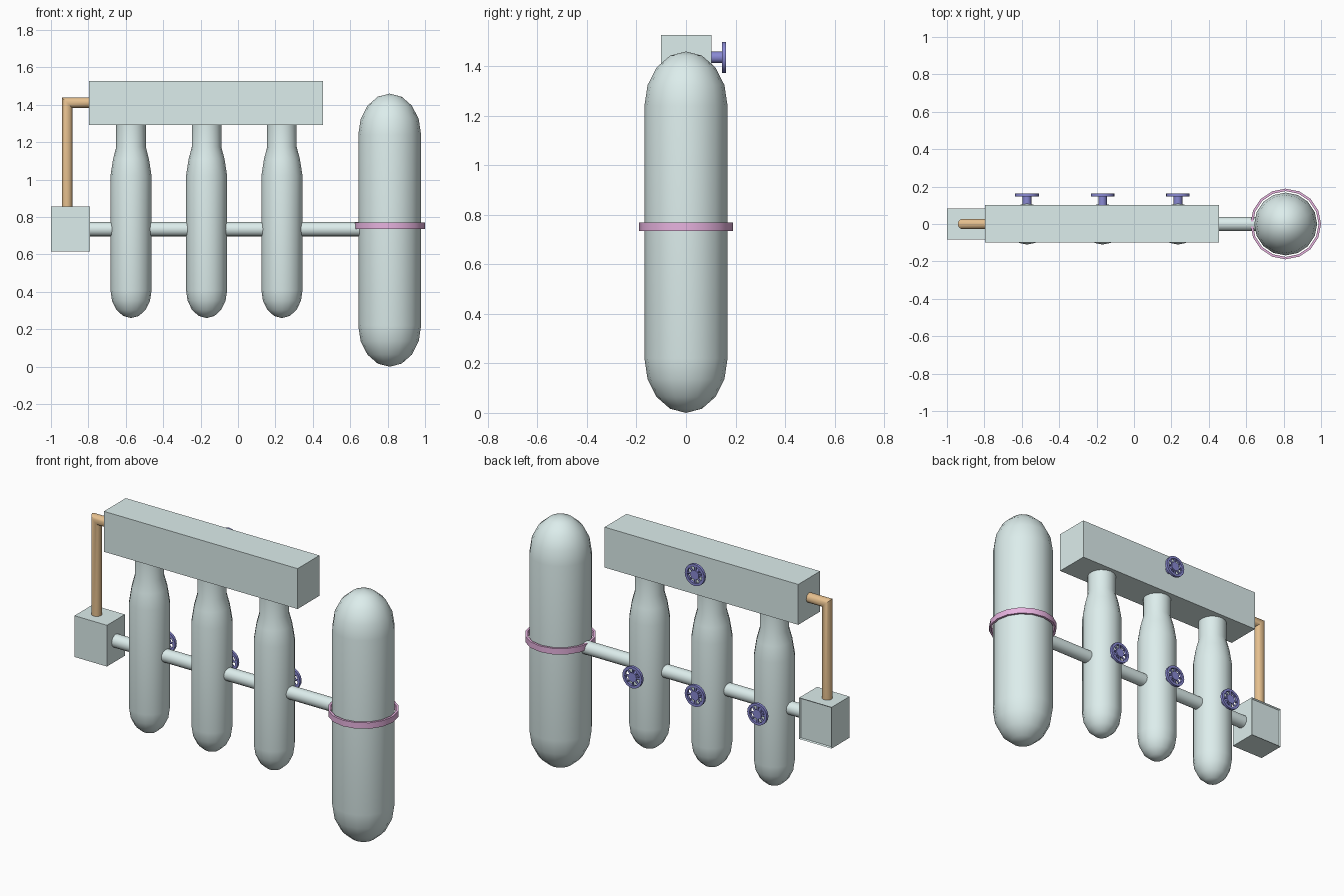
import bpy, bmesh, math
from mathutils import Vector, Matrix

if "Cube" in bpy.data.objects:
    bpy.data.objects.remove(bpy.data.objects["Cube"])


def material(name, rgb):
    m = bpy.data.materials.new(name)
    m.diffuse_color = (*rgb, 1)
    m.use_nodes = True
    m.node_tree.nodes["Principled BSDF"].inputs["Base Color"].default_value = m.diffuse_color
    return m


PALE = material("pale_metal", (0.72, 0.85, 0.84))
COPPER = material("copper", (0.78, 0.52, 0.27))
PINK = material("pink_band", (0.80, 0.45, 0.74))
BLUE = material("valve_blue", (0.25, 0.25, 0.65))


def finish(name, bm, mat, smooth=True):
    bmesh.ops.recalc_face_normals(bm, faces=bm.faces)
    me = bpy.data.meshes.new(name)
    bm.to_mesh(me)
    bm.free()
    ob = bpy.data.objects.new(name, me)
    bpy.context.collection.objects.link(ob)
    me.materials.append(mat)
    if smooth:
        bpy.ops.object.select_all(action='DESELECT')
        ob.select_set(True)
        bpy.context.view_layer.objects.active = ob
        bpy.ops.object.shade_smooth_by_angle(angle=math.radians(35))
    return ob


def box(name, x, y, z):
    bm = bmesh.new()
    bmesh.ops.create_cube(bm, size=1)
    for v in bm.verts:
        for i, (a, b) in enumerate((x, y, z)):
            v.co[i] = (a + b) / 2 + v.co[i] * (b - a)
    return bm


def lathe(bm, profile, centre, segs=16, closed=False):
    """Revolve (radius, height) points around a vertical axis."""
    pts = [bm.verts.new((r, 0, z)) for r, z in profile]
    pairs = list(zip(pts, pts[1:])) + ([(pts[-1], pts[0])] if closed else [])
    edges = [bm.edges.new(p) for p in pairs]
    bmesh.ops.spin(bm, geom=pts + edges, cent=(0, 0, 0), axis=(0, 0, 1),
                   angle=math.tau, steps=segs)
    bmesh.ops.remove_doubles(bm, verts=bm.verts, dist=1e-5)
    bmesh.ops.translate(bm, verts=bm.verts, vec=centre)
    return bm


def rod(bm, a, b, r, segs=16):
    a, b = Vector(a), Vector(b)
    d = b - a
    mat = Matrix.Translation((a + b) / 2) @ d.to_track_quat('Z', 'Y').to_matrix().to_4x4()
    bmesh.ops.create_cone(bm, cap_ends=True, segments=segs, radius1=r, radius2=r,
                          depth=d.length, matrix=mat)
    return bm


def dome(r, h, z, steps=4):
    """Elliptical arc from the pole (z + h) out to the rim at height z."""
    return [(r * math.sin(math.pi / 2 * i / steps), z + h * math.cos(math.pi / 2 * i / steps))
            for i in range(steps + 1)]


# Header box and small junction box with a shallow recessed back
finish("header_box", box("", (-0.797, 0.455), (-0.1, 0.102), (1.291, 1.527)), PALE, False)
bm = box("", (-1.0, -0.79), (-0.082, 0.084), (0.615, 0.856))
back = [f for f in bm.faces if f.calc_center_median().y > 0.08]
bmesh.ops.inset_region(bm, faces=back, thickness=0.008, depth=-0.008)
finish("junction_box", bm, PALE, False)

# Large storage tank with clamp band
TX = 0.811
profile = dome(0.168, 0.22, 1.24) + dome(0.168, -0.22, 0.22)[::-1]
finish("large_tank", lathe(bmesh.new(), profile, (TX, 0, 0)), PALE)
band = [(0.189, 0.735), (0.189, 0.77), (0.176, 0.77), (0.176, 0.735)]
finish("tank_band", lathe(bmesh.new(), band, (TX, 0, 0), 16, True), PINK)

# Small tanks with necks
XS = (-0.572, -0.168, 0.235)
profile = [(0.079, 1.3), (0.079, 1.175), (0.096, 1.11), (0.11, 1.02)]
profile += dome(0.11, -0.15, 0.41)[::-1]
for i, x in enumerate(XS, 1):
    finish(f"small_tank_{i}", lathe(bmesh.new(), profile, (x, 0, 0)), PALE)

# Connecting pipe through the tanks
finish("connecting_pipe", rod(bmesh.new(), (-0.8, 0, 0.735), (0.67, 0, 0.735), 0.038), PALE)

# Copper elbow pipe with a mitred corner: rings at both ends and the corner
bm = bmesh.new()
R, N, PX, PZ = 0.028, 16, -0.914, 1.412
rings = [[], [], []]
for k in range(N):
    c, s = R * math.cos(math.tau * k / N), R * math.sin(math.tau * k / N)
    rings[0].append(bm.verts.new((PX + c, s, 0.85)))
    rings[1].append(bm.verts.new((PX + c, s, PZ - c)))
    rings[2].append(bm.verts.new((-0.79, s, PZ - c)))
for a, b in zip(rings, rings[1:]):
    for k in range(N):
        bm.faces.new((a[k], a[(k + 1) % N], b[(k + 1) % N], b[k]))
bm.faces.new(rings[0])
bm.faces.new(rings[2])
finish("elbow_pipe", bm, COPPER)


# Valve handwheels on the back: rim, spokes, hub and stem
def valve(name, x, z):
    bm = bmesh.new()
    rim = [(0.063, 0.146), (0.063, 0.162), (0.048, 0.162), (0.048, 0.146)]
    lathe(bm, rim, (0, 0, 0), 20, True)
    rod(bm, (0, 0, 0.09), (0, 0, 0.15), 0.023)
    rod(bm, (0, 0, 0.147), (0, 0, 0.161), 0.027)
    for k in range(8):
        a = math.tau * k / 8
        rod(bm, (0, 0, 0.154), (0.052 * math.cos(a), 0.052 * math.sin(a), 0.154), 0.006, 6)
    bmesh.ops.rotate(bm, verts=bm.verts, cent=(0, 0, 0),
                     matrix=Matrix.Rotation(-math.pi / 2, 3, 'X'))
    bmesh.ops.translate(bm, verts=bm.verts, vec=(x, 0, z))
    finish(name, bm, BLUE)


for i, x in enumerate(XS, 1):
    valve(f"tank_valve_{i}", x, 0.73)
valve("header_valve", XS[1], 1.436)
